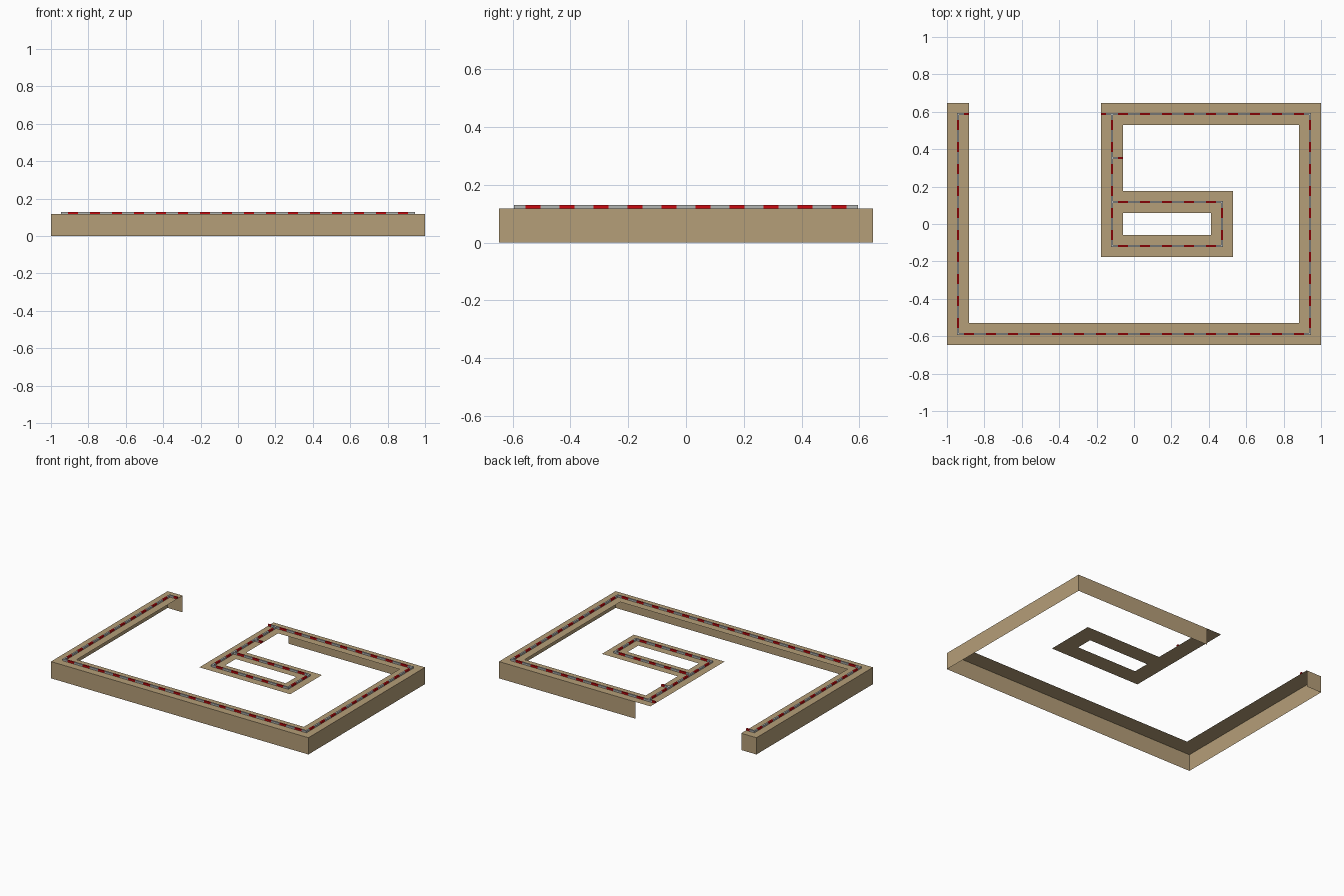
import bpy, bmesh

if "Cube" in bpy.data.objects:
    bpy.data.objects.remove(bpy.data.objects["Cube"])

S = 2 / 17            # tile size: the track sits on a 17 x 11 grid
TOP = S               # deck height
W = 0.006             # half width of the guide rail
H = 0.0122            # rail height
DASH = 0.026          # half length of a red dash


def material(name, rgb):
    m = bpy.data.materials.new(name)
    m.diffuse_color = (*rgb, 1)
    m.use_nodes = True
    m.node_tree.nodes["Principled BSDF"].inputs["Base Color"].default_value = m.diffuse_color
    return m


tan = material("tan", (0.462, 0.342, 0.188))
grey = material("grey", (0.45, 0.46, 0.45))
red = material("red", (0.60, 0.003, 0.005))


def finish(name, bm, mats):
    bmesh.ops.remove_doubles(bm, verts=bm.verts, dist=1e-5)
    me = bpy.data.meshes.new(name)
    bm.to_mesh(me)
    bm.free()
    for m in mats:
        me.materials.append(m)
    ob = bpy.data.objects.new(name, me)
    bpy.context.collection.objects.link(ob)
    return ob


def quad(bm, pts, mat=0):
    f = bm.faces.new([bm.verts.new(p) for p in pts])
    f.material_index = mat


def block(bm, x0, x1, y0, y1, z0, z1, sides, mat=0):
    """Top face plus the chosen side faces, given as directions."""
    quad(bm, [(x0, y0, z1), (x1, y0, z1), (x1, y1, z1), (x0, y1, z1)], mat)
    ends = {(0, -1): ((x0, y0), (x1, y0)), (1, 0): ((x1, y0), (x1, y1)),
            (0, 1): ((x1, y1), (x0, y1)), (-1, 0): ((x0, y1), (x0, y0))}
    for d in sides:
        a, b = ends[d]
        quad(bm, [(*a, z0), (*b, z0), (*b, z1), (*a, z1)], mat)


DIRS = [(1, 0), (-1, 0), (0, 1), (0, -1)]

# Track layout as grid tiles
tiles = {(0, j) for j in range(11)} | {(i, 0) for i in range(17)}
tiles |= {(16, j) for j in range(11)} | {(i, 10) for i in range(7, 17)}
tiles |= {(7, j) for j in range(4, 11)} | {(12, 5)}
tiles |= {(i, j) for i in range(7, 13) for j in (4, 6)}
# Loose rail ends that lead off the deck
stubs = {((0, 10), (1, 0)), ((7, 10), (-1, 0)), ((7, 8), (1, 0))}

deck = bmesh.new()
rail = bmesh.new()
for i, j in sorted(tiles):
    cx, cy = (i - 8) * S, (j - 5) * S
    # Deck tile with skirt walls on the outer border only
    skirt = []
    if i == 0:
        skirt.append((-1, 0))
    if i == 16:
        skirt.append((1, 0))
    if j == 0:
        skirt.append((0, -1))
    if j == 10 and i != 7:
        skirt.append((0, 1))
    block(deck, cx - S / 2, cx + S / 2, cy - S / 2, cy + S / 2, 0, TOP, skirt)

    # Guide rail: grey hub, grey arms, red dashes across tile borders
    arms = [d for d in DIRS
            if (i + d[0], j + d[1]) in tiles or ((i, j), d) in stubs]
    block(rail, cx - W, cx + W, cy - W, cy + W, TOP, TOP + H,
          [d for d in DIRS if d not in arms], 0)
    for d in arms:
        dx, dy = d
        flanks = [(dy, dx), (-dy, -dx)]
        for a, b, mat in ((W, S / 2 - DASH, 0), (S / 2 - DASH, S / 2, 1)):
            xs = sorted((cx + dx * a - abs(dy) * W, cx + dx * b + abs(dy) * W))
            ys = sorted((cy + dy * a - abs(dx) * W, cy + dy * b + abs(dx) * W))
            cap = [d] if mat == 1 and ((i, j), d) in stubs else []
            block(rail, *xs, *ys, TOP, TOP + H, flanks + cap, mat)

finish("track_deck", deck, [tan])
finish("guide_rail", rail, [grey, red])
